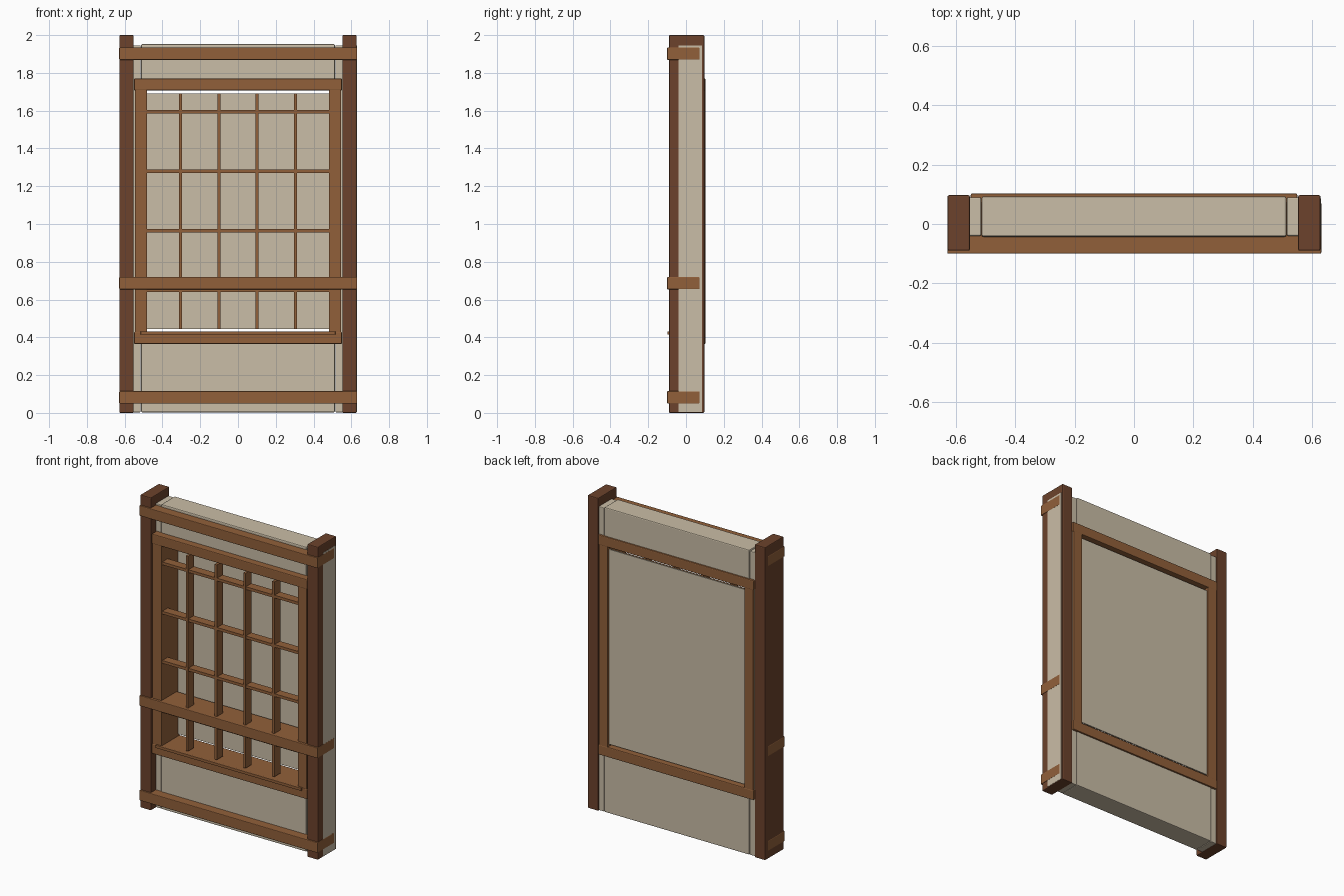
import bpy, bmesh

if "Cube" in bpy.data.objects:
    bpy.data.objects.remove(bpy.data.objects["Cube"])


def material(name, rgb):
    m = bpy.data.materials.new(name)
    m.diffuse_color = (*rgb, 1)
    m.use_nodes = True
    m.node_tree.nodes["Principled BSDF"].inputs["Base Color"].default_value = m.diffuse_color
    return m


DARK = material("dark wood", (0.15, 0.055, 0.025))
WOOD = material("light wood", (0.285, 0.117, 0.042))
PLASTER = material("pale plaster", (0.59, 0.51, 0.385))


def box(name, mat, x, y, z, bevel=0.0):
    """Box from (min, max) ranges, with an optional small edge bevel."""
    bm = bmesh.new()
    bmesh.ops.create_cube(bm, size=1)
    for v in bm.verts:
        v.co = [r[0] if c < 0 else r[1] for c, r in zip(v.co, (x, y, z))]
    if bevel:
        bmesh.ops.bevel(bm, geom=bm.edges[:], offset=bevel, segments=2,
                        profile=0.5, affect='EDGES')
    me = bpy.data.meshes.new(name)
    bm.to_mesh(me)
    bm.free()
    me.materials.append(mat)
    ob = bpy.data.objects.new(name, me)
    bpy.context.collection.objects.link(ob)
    return ob


def span(s, a, b):
    """Range a..b on the side s (+1 or -1) of the centre."""
    return tuple(sorted((s * a, s * b)))


WALL_Y = (-0.04, 0.09)
FRAME_Y = (-0.085, 0.102)

# Posts, wall edge strips and window stiles, mirrored
for s, side in ((-1, "left"), (1, "right")):
    box(side + "_post", DARK, span(s, 0.553, 0.628), (-0.09, 0.097), (0, 2), 0.005)
    box(side + "_wall_strip", PLASTER, span(s, 0.515, 0.60), WALL_Y, (0.003, 1.945), 0.004)
    box(side + "_window_stile", WOOD, span(s, 0.482, 0.546), FRAME_Y, (0.37, 1.765), 0.003)

# Plaster facing on the outer right side
box("side_plaster_facing", PLASTER, (0.622, 0.6295), (-0.04, 0.086), (0.006, 1.945))

# Wall panels above and below the window opening
box("lower_wall_panel", PLASTER, (-0.513, 0.513), (-0.043, 0.093), (0.003, 0.40), 0.006)
box("upper_wall_panel", PLASTER, (-0.513, 0.513), (-0.043, 0.093), (1.73, 1.952), 0.006)

# Horizontal rails crossing the posts
for name, z in (("bottom", 0.082), ("middle", 0.687), ("top", 1.902)):
    box(name + "_rail", WOOD, (-0.629, 0.631), (-0.10, 0.072), (z - 0.033, z + 0.033), 0.004)

# Window head, foot and the thin ledge
box("window_head", WOOD, (-0.55, 0.55), (-0.087, 0.103), (1.707, 1.77), 0.005)
box("window_foot", WOOD, (-0.55, 0.55), (-0.087, 0.103), (0.365, 0.43), 0.005)
box("window_ledge", WOOD, (-0.515, 0.515), (-0.098, -0.08), (0.414, 0.432), 0.002)

# Screen sheet near the back of the frame
box("screen_sheet", PLASTER, (-0.485, 0.485), (0.082, 0.09), (0.444, 1.69))

# Lattice bars
for i in range(4):
    x = -0.305 + i * 0.2033
    box(f"vertical_bar_{i + 1}", WOOD, (x - 0.008, x + 0.008), (-0.08, -0.018), (0.444, 1.69))
    z = 0.65 + i * 0.315
    box(f"horizontal_bar_{i + 1}", WOOD, (-0.485, 0.485), (-0.077, -0.021), (z - 0.009, z + 0.009))
